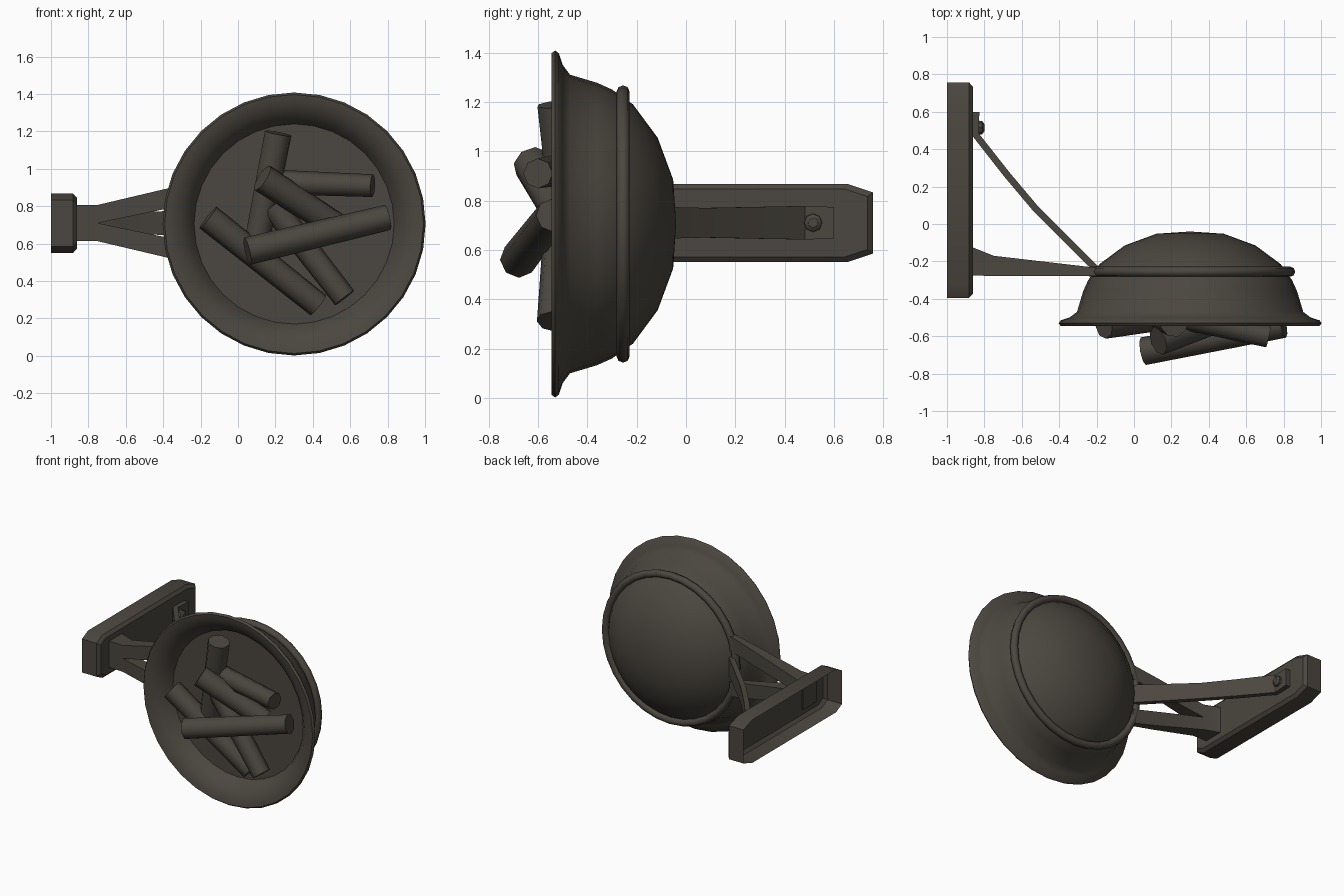
import bpy, bmesh, math
from mathutils import Vector

if "Cube" in bpy.data.objects:
    bpy.data.objects.remove(bpy.data.objects["Cube"])

iron = bpy.data.materials.new("dark iron brown")
iron.diffuse_color = (0.070, 0.062, 0.050, 1)
iron.use_nodes = True
iron.node_tree.nodes["Principled BSDF"].inputs["Base Color"].default_value = iron.diffuse_color
CX, CZ = 0.30, 0.705          # bowl axis (runs along y)


def finish(name, bm, angle=35, normals=True):
    if normals:
        bmesh.ops.recalc_face_normals(bm, faces=bm.faces)
    me = bpy.data.meshes.new(name)
    bm.to_mesh(me)
    bm.free()
    ob = bpy.data.objects.new(name, me)
    bpy.context.collection.objects.link(ob)
    me.materials.append(iron)
    bpy.ops.object.select_all(action='DESELECT')
    ob.select_set(True)
    bpy.context.view_layer.objects.active = ob
    bpy.ops.object.shade_smooth_by_angle(angle=math.radians(angle))
    return ob


def lathe(name, profile, n, closed=False, angle=35):
    """Spin (radius, y) points round the bowl axis."""
    bm = bmesh.new()
    rings = []
    for r, y in profile:
        if r == 0:
            rings.append([bm.verts.new((CX, y, CZ))] * n)
        else:
            rings.append([bm.verts.new((CX + r * math.sin(2 * math.pi * i / n), y,
                                        CZ + r * math.cos(2 * math.pi * i / n))) for i in range(n)])
    pairs = list(zip(rings, rings[1:]))
    if closed:
        pairs.append((rings[-1], rings[0]))
    for a, b in pairs:
        for i in range(n):
            j = (i + 1) % n
            vs = list(dict.fromkeys([a[i], a[j], b[j], b[i]]))
            bm.faces.new(vs)
    return finish(name, bm, angle)


def loft(name, sections, caps=(True, True), angle=30):
    """Skin a row of equal-length point loops."""
    bm = bmesh.new()
    loops = [[bm.verts.new(p) for p in s] for s in sections]
    for a, b in zip(loops, loops[1:]):
        n = len(a)
        for i in range(n):
            j = (i + 1) % n
            bm.faces.new((a[i], a[j], b[j], b[i]))
    if caps[0]:
        bm.faces.new(loops[0][::-1])
    if caps[1]:
        bm.faces.new(loops[-1])
    return finish(name, bm, angle)


# Bowl: domed back, flared lip, hollow front and flat floor
lathe("bowl", [(0, -0.04), (0.18, -0.052), (0.35, -0.115), (0.485, -0.215), (0.545, -0.30),
               (0.572, -0.36), (0.605, -0.47), (0.645, -0.50), (0.692, -0.515), (0.703, -0.53),
               (0.692, -0.545), (0.66, -0.54), (0.605, -0.515), (0.56, -0.47), (0.535, -0.425),
               (0, -0.425)], 32, angle=40)

# Hoop round the bowl
lathe("hoop", [(0.535 + 0.027 * math.cos(a * math.pi / 4), -0.255 + 0.027 * math.sin(a * math.pi / 4))
               for a in range(8)], 32, closed=True, angle=60)

# Logs lying in the bowl: start, end, radius
logs = [((0.215, -0.53, 1.19), (0.10, -0.47, 0.60), 0.076),
        ((0.13, -0.625, 0.95), (0.55, -0.47, 0.68), 0.078),
        ((0.18, -0.48, 0.93), (0.72, -0.60, 0.91), 0.066),
        ((0.05, -0.68, 0.56), (0.80, -0.54, 0.74), 0.075),
        ((-0.16, -0.54, 0.74), (0.43, -0.46, 0.27), 0.074),
        ((0.19, -0.50, 0.80), (0.57, -0.54, 0.31), 0.070)]
for k, (a, b, r) in enumerate(logs):
    a, b = Vector(a), Vector(b)
    bm = bmesh.new()
    bmesh.ops.create_cone(bm, cap_ends=True, segments=8, radius1=r, radius2=r * 0.92,
                          depth=(b - a).length)
    q = (b - a).to_track_quat('Z', 'Y')
    for v in bm.verts:
        v.co = q @ v.co + (a + b) / 2
    finish(f"log_{k + 1}", bm, 50)


# Wall plate: bevelled front, open at the back
def plate_loop(x, inset, cut):
    y0, y1, z0, z1 = -0.395 + inset, 0.757 - inset, 0.55 + inset, 0.868 - inset
    return [(x, y0, z0 + cut), (x, y0 + cut * 2, z0), (x, y1 - cut * 3, z0), (x, y1, z0 + cut),
            (x, y1, z1 - cut), (x, y1 - cut * 3, z1), (x, y0 + cut * 2, z1), (x, y0, z1 - cut)]


loft("wall_plate", [plate_loop(-1.0, 0, 0.035), plate_loop(-0.882, 0, 0.035),
                    plate_loop(-0.862, 0.022, 0.03)], caps=(False, True))


# Forked arm: shared root, then two mirrored prongs
def rect(x, y0, y1, z0, z1):
    return [(x, y0, z0), (x, y1, z0), (x, y1, z1), (x, y0, z1)]


MZ = 0.71
for side, name in ((1, "upper_prong"), (-1, "lower_prong")):
    secs = [(-0.875, -0.275, -0.12, 0.0, 0.097), (-0.75, -0.278, -0.17, 0.0, 0.097),
            (-0.39, -0.278, -0.212, 0.075, 0.182), (-0.19, -0.278, -0.235, 0.117, 0.225)]
    loft(name, [rect(x, y0, y1, MZ + side * a, MZ + side * b) for x, y0, y1, a, b in secs])

# Diagonal brace strap with a slight kink, from plate to hoop
path = [(-0.845, 0.60, 0.064), (-0.845, 0.475, 0.068), (-0.68, 0.265, 0.064),
        (-0.52, 0.075, 0.06), (-0.36, -0.085, 0.064), (-0.195, -0.25, 0.068)]
secs = []
for i, (x, y, h) in enumerate(path):
    p, q = path[max(i - 1, 0)], path[min(i + 1, len(path) - 1)]
    d = Vector((q[0] - p[0], q[1] - p[1])).normalized() * 0.018
    secs.append([(x - d.y, y + d.x, MZ - h), (x + d.y, y - d.x, MZ - h),
                 (x + d.y, y - d.x, MZ + h), (x - d.y, y + d.x, MZ + h)])
loft("brace_strap", secs)

# Rivet on the strap foot
loft("rivet", [[(x, 0.515 + r * math.cos(t * math.pi / 4), MZ + r * math.sin(t * math.pi / 4))
                for t in range(8)] for x, r in ((-0.84, 0.038), (-0.812, 0.036), (-0.80, 0.02))])
